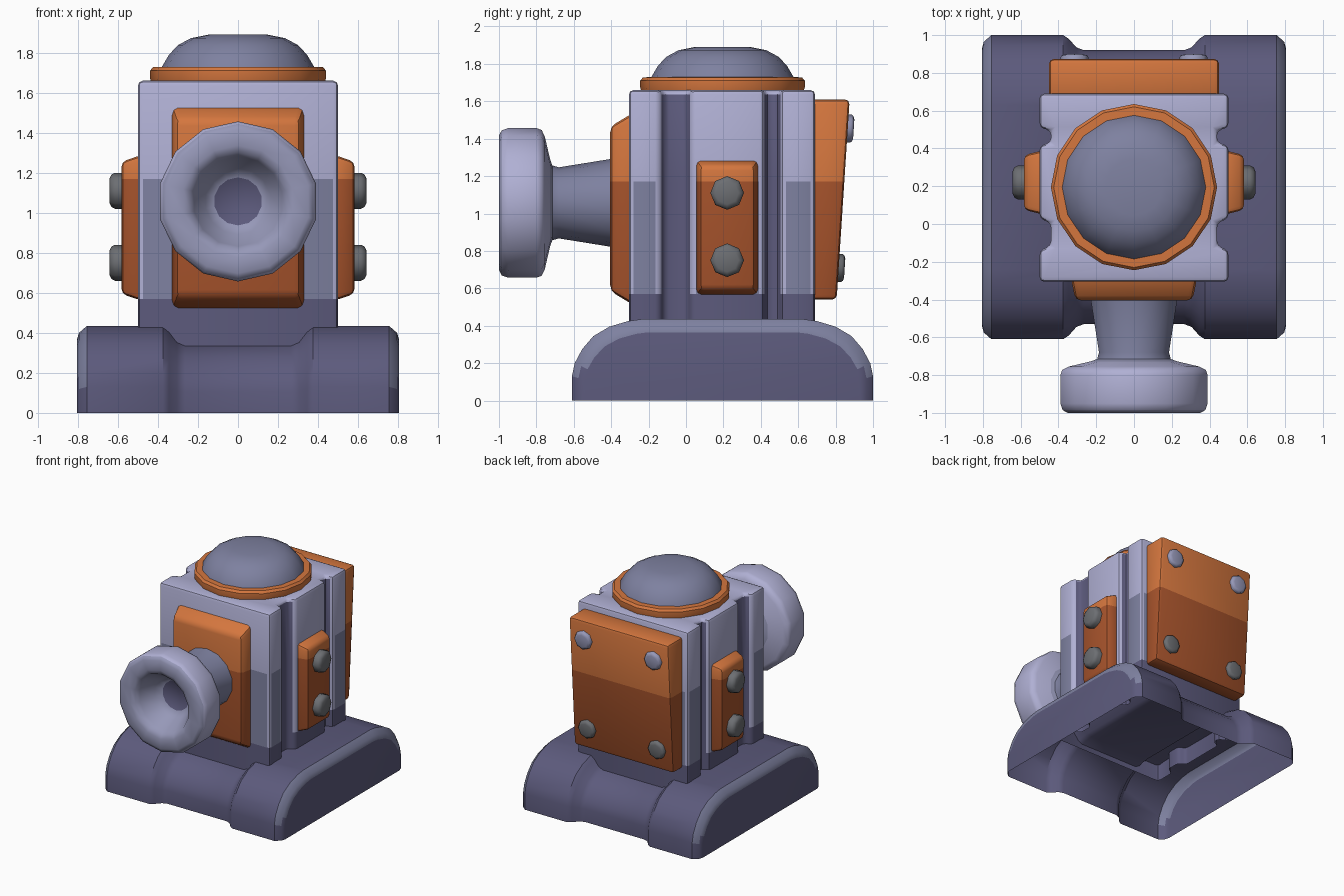
import bpy, bmesh, math
from mathutils import Matrix, Vector

if "Cube" in bpy.data.objects:
    bpy.data.objects.remove(bpy.data.objects["Cube"])


def material(name, r, g, b):
    m = bpy.data.materials.new(name)
    lin = [(c / 255 / 12.92) if c < 10 else ((c / 255 + 0.055) / 1.055) ** 2.4 for c in (r, g, b)]
    m.diffuse_color = (*lin, 1)
    m.use_nodes = True
    m.node_tree.nodes["Principled BSDF"].inputs["Base Color"].default_value = m.diffuse_color
    return m


LIGHT = material("light_lavender_grey", 176, 176, 212)
PALE = material("pale_slate", 150, 152, 184)
MID = material("mid_slate", 126, 129, 160)
DARK = material("dark_slate", 92, 90, 124)
ORANGE = material("orange", 212, 118, 62)
RUST = material("dark_orange", 168, 84, 44)
STEEL = material("bolt_grey", 108, 110, 114)
SPLIT, FOOT = 1.17, 0.57       # heights where the paint changes


def finish(name, bm, mats, rule=None, cuts=(), angle=35, normals=True):
    for z in cuts:
        bmesh.ops.bisect_plane(bm, geom=bm.verts[:] + bm.edges[:] + bm.faces[:],
                               plane_co=(0, 0, z), plane_no=(0, 0, 1))
    if normals:
        bmesh.ops.recalc_face_normals(bm, faces=bm.faces[:])
    bm.normal_update()
    if rule:
        for f in bm.faces:
            f.material_index = rule(f.calc_center_median(), f.normal)
    me = bpy.data.meshes.new(name)
    bm.to_mesh(me)
    bm.free()
    for m in mats:
        me.materials.append(m)
    ob = bpy.data.objects.new(name, me)
    bpy.context.collection.objects.link(ob)
    bpy.ops.object.select_all(action='DESELECT')
    ob.select_set(True)
    bpy.context.view_layer.objects.active = ob
    bpy.ops.object.shade_smooth_by_angle(angle=math.radians(angle))
    return ob


def loft(bm, rings, closed=True, cap_start=False, cap_end=False):
    rows = [[bm.verts.new(p) for p in ring] for ring in rings]
    n = len(rows[0])
    for a, b in zip(rows, rows[1:]):
        for i in range(n if closed else n - 1):
            j = (i + 1) % n
            bm.faces.new((a[i], a[j], b[j], b[i]))
    if cap_start:
        bm.faces.new(rows[0][::-1])
    if cap_end:
        bm.faces.new(rows[-1])


def revolve(name, profile, n, matrix, mats, rule=None, angle=35):
    """Turn (radius, height) points about the local z axis."""
    bm = bmesh.new()
    steps = [math.pi / 2 + 2 * math.pi * i / n for i in range(n)]
    loft(bm, [[matrix @ Vector((r * math.cos(t), r * math.sin(t), h)) for t in steps]
              for r, h in profile], True, True, True)
    return finish(name, bm, mats, rule, angle=angle)


def plate(name, inner, outer, bevel):
    """Orange tapered plate between two four-cornered outlines."""
    bm = bmesh.new()
    loft(bm, [inner, outer], True, True, True)
    bmesh.ops.recalc_face_normals(bm, faces=bm.faces[:])
    bmesh.ops.bevel(bm, geom=bm.edges[:], offset=bevel, segments=2, profile=0.5, affect='EDGES')
    return finish(name, bm, [ORANGE, RUST], lambda c, n: 0 if c.z > SPLIT else 1, [SPLIT])


def rect(u0, u1, z0, z1, place):
    return [place(u, z) for u, z in ((u0, z0), (u1, z0), (u1, z1), (u0, z1))]


# Base: a hollow skirt with two raised skids, lofted across x
half = [(1.0, 0.0), (1.0, 0.13), (0.985, 0.20), (0.945, 0.275), (0.885, 0.345),
        (0.80, 0.395), (0.70, 0.425), (0.63, 0.435)]
stations = [(0.805, 0.07), (0.795, 0.035), (0.755, 0.0), (0.375, 0.0),
            (0.345, 0.02), (0.305, 0.065), (0.265, 0.08)]
stations = [(-x, d) for x, d in stations] + [(x, d) for x, d in stations[::-1]]


def base_section(x, d):
    pts = [(0.195 - (y - 0.195) * (0.805 - d) / 0.805, z * (0.435 - d) / 0.435) for y, z in half]
    pts += [(0.39 - y, z) for y, z in pts[::-1]]
    return [(x, y, z) for y, z in pts]


bm = bmesh.new()
loft(bm, [base_section(x, d) for x, d in stations], False, True, True)
finish("base_skirt", bm, [DARK, MID],
       lambda c, n: 1 if 0.76 < abs(c.x) < 0.803 and c.z > 0.15 else 0)

# Body: block with two vertical grooves on each side, open below
side = [(0.5, -0.305), (0.5, -0.14), (0.44, -0.115), (0.44, 0.005), (0.5, 0.03),
        (0.5, 0.415), (0.44, 0.43), (0.44, 0.495), (0.5, 0.51), (0.5, 0.69)]
outline = side + [(-x, y) for x, y in side[::-1]]
bm = bmesh.new()
loft(bm, [[(x, y, z) for x, y in outline] for z in (0.29, 1.66)], True, True, True)
bmesh.ops.recalc_face_normals(bm, faces=bm.faces[:])
bmesh.ops.bevel(bm, geom=[e for e in bm.edges if max(v.co.z for v in e.verts) > 1],
                offset=0.024, segments=2, profile=0.5, affect='EDGES', clamp_overlap=True)
bmesh.ops.delete(bm, geom=[f for f in bm.faces if f.normal.z < -0.9], context='FACES')


def body_paint(c, n):
    if abs(n.z) > 0.3:
        return 0
    if 0.42 < abs(c.x) < 0.48 and -0.2 < c.y < 0.55:
        return 2
    if c.z < FOOT:
        return 2
    if c.z > SPLIT or (abs(n.x) > 0.3 and abs(n.y) > 0.3):
        return 0
    return 1


finish("body", bm, [LIGHT, MID, DARK], body_paint, [FOOT, SPLIT])

# Front, back and side plates
plate("front_plate", rect(-0.335, 0.335, 0.51, 1.54, lambda u, z: (u, -0.28, z)),
      rect(-0.31, 0.31, 0.585, 1.465, lambda u, z: (u, -0.405, z)), 0.03)
plate("back_plate", rect(-0.45, 0.45, 0.54, 1.61, lambda u, z: (u, 0.67, z)),
      rect(-0.45, 0.45, 0.54, 1.61, lambda u, z: (u, 0.875 - 0.065 * (1.61 - z), z)), 0.025)
for s, label in ((1, "right"), (-1, "left")):
    plate(label + "_plate", rect(0.05, 0.39, 0.56, 1.29, lambda u, z: (s * 0.48, u, z)),
          rect(0.075, 0.365, 0.595, 1.255, lambda u, z: (s * 0.582, u, z)), 0.025)


# Bolts on the side and back plates
def bolt(name, where, rot, r, h, mat):
    profile = [(r, -0.02), (r, h * 0.55), (r * 0.9, h * 0.85), (r * 0.68, h)]
    revolve(name, profile, 8, Matrix.Translation(where) @ rot, [mat], angle=50)


for s, label in ((1, "right"), (-1, "left")):
    for z, level in ((0.75, "lower"), (1.11, "upper")):
        bolt(f"{label}_{level}_bolt", (s * 0.58, 0.22, z),
             Matrix.Rotation(s * math.pi / 2, 4, 'Y'), 0.09, 0.062, STEEL)
        zb = 0.71 if level == "lower" else 1.455
        bolt(f"back_{label}_{level}_bolt", (s * 0.315, 0.873 - 0.065 * (1.61 - zb), zb),
             Matrix.Rotation(math.radians(-93.7), 4, 'X'), 0.075, 0.034,
             STEEL if level == "lower" else PALE)

# Barrel: neck and flared hollow muzzle, axis pointing to the front
aim = Matrix.Translation((0, 0, 1.057)) @ Matrix.Rotation(math.pi / 2, 4, 'X')
barrel = [(0.245, 0.30), (0.235, 0.40), (0.19, 0.68), (0.20, 0.715), (0.235, 0.727),
          (0.355, 0.755), (0.39, 0.772), (0.40, 0.80), (0.40, 0.95), (0.388, 0.985),
          (0.36, 1.0), (0.28, 1.0), (0.245, 0.985), (0.225, 0.95), (0.165, 0.84), (0.12, 0.80)]


def barrel_paint(c, n):
    r = math.hypot(c.x, c.z - 1.057)
    if r < 0.05 and n.y < -0.9:
        return 3
    if c.y > -0.72:
        return 2
    return 1 if c.y < -0.97 or r < 0.25 else 0


revolve("barrel", barrel, 14, aim, [LIGHT, PALE, MID, DARK], barrel_paint, angle=45)

# Cap ring and dome on top
top = Matrix.Translation((0, 0.195, 0))
revolve("cap_ring", [(0.43, 1.64), (0.44, 1.675), (0.44, 1.71), (0.425, 1.728), (0.36, 1.73)],
        16, top, [ORANGE])
revolve("dome", [(0.385, 1.71), (0.38, 1.73), (0.345, 1.79), (0.30, 1.838), (0.235, 1.873),
                 (0.15, 1.89)], 16, top, [MID], angle=60)
